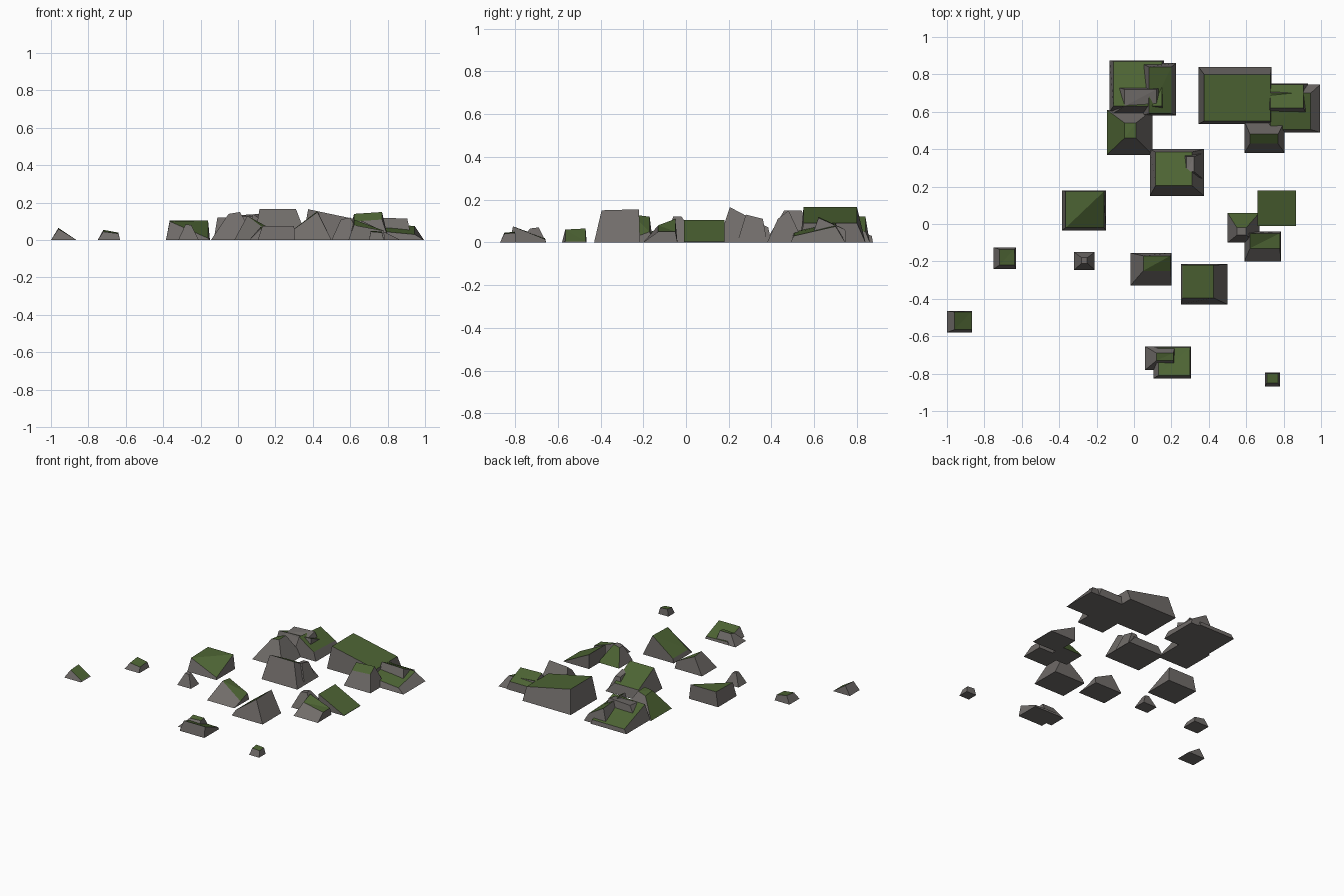
import bpy, bmesh


def material(name, rgb):
    m = bpy.data.materials.new(name)
    m.diffuse_color = (*rgb, 1)
    return m


STONE = material("grey stone", (0.165, 0.152, 0.144))
MOSS = material("green moss", (0.075, 0.128, 0.034))
SIDES = "frkl"  # front, right, back, left


def corners(x0, x1, y0, y1):
    return [(x0, y0), (x1, y0), (x1, y1), (x0, y1)]


def rock(name, base, top, z, moss="t"):
    """Faceted boulder: rectangular foot, tilted cap with four corner heights.
    Moss covers the cap (t) and any listed side."""
    bm = bmesh.new()
    lo = [bm.verts.new((x, y, 0)) for x, y in corners(*base)]
    hi = [bm.verts.new((x, y, h)) for (x, y), h in zip(corners(*top), z)]
    bm.faces.new(lo[::-1])
    for i, side in enumerate(SIDES):
        j = (i + 1) % 4
        f = bm.faces.new((lo[i], lo[j], hi[j], hi[i]))
        f.material_index = int(side in moss)
    for tri in ((0, 1, 2), (0, 2, 3)):
        f = bm.faces.new([hi[k] for k in tri])
        f.material_index = int("t" in moss)
    me = bpy.data.meshes.new(name)
    bm.to_mesh(me)
    bm.free()
    me.materials.append(STONE)
    me.materials.append(MOSS)
    bpy.context.collection.objects.link(bpy.data.objects.new(name, me))


# back left cluster
rock("back_left_slab", (-.13, .16, .60, .875), (-.11, .15, .63, .87), (.12, .13, .03, .03))
rock("back_left_wedge", (.04, .225, .58, .86), (.08, .20, .59, .84), (.14, .06, .05, .12))
rock("back_left_shard", (-.13, .16, .58, .74), (-.05, .12, .63, .72), (.12, .12, .14, .13), "")
rock("back_left_peak", (-.145, .10, .37, .61), (-.05, .01, .46, .54), (.14, .15, .15, .13), "tl")

# back right cluster
rock("back_right_slab", (.345, .735, .535, .84), (.375, .73, .55, .80), (.165, .09, .09, .165))
rock("back_right_block", (.71, .93, .58, .75), (.73, .905, .62, .745), (.12, .115, .06, .06))
rock("back_right_wedge", (.71, .995, .49, .745), (.73, .945, .505, .70), (.05, .03, .075, .09))
rock("back_right_ridge", (.59, .805, .38, .55), (.62, .77, .43, .48), (.10, .11, .15, .14))

# middle boulders
rock("middle_boulder", (.085, .375, .15, .40), (.115, .31, .205, .385), (.165, .165, .07, .07))
rock("middle_knob", (.25, .37, .24, .38), (.28, .32, .28, .36), (.12, .13, .11, .11), "")
rock("left_boulder", (-.385, -.15, -.035, .18), (-.365, -.16, -.02, .175), (.10, .01, .105, .105))

# right cluster
rock("right_ramp", (.66, .865, -.01, .18), (.66, .865, -.01, .18), (.105, .003, .003, .105))
rock("right_peak", (.50, .67, -.10, .06), (.55, .60, -.06, -.02), (.11, .12, .12, .11), "k")
rock("right_wedge", (.59, .785, -.20, -.04), (.62, .78, -.13, -.05), (.08, .05, .05, .11))

# front boulders
rock("front_boulder", (.25, .50, -.43, -.215), (.26, .425, -.395, -.22), (.03, .15, .155, .03))
rock("front_left_ridge", (-.02, .20, -.33, -.155), (.05, .195, -.25, -.17), (.13, .02, .05, .12))
rock("front_slab", (.105, .305, -.825, -.655), (.13, .30, -.81, -.66), (.075, .075, .015, .02))
rock("front_shard", (.06, .22, -.78, -.655), (.12, .21, -.73, -.69), (.06, .065, .07, .07), "t")

# scattered stones
rock("stone_grey", (-.32, -.21, -.245, -.15), (-.28, -.25, -.21, -.18), (.085, .08, .08, .085), "")
rock("stone_left", (-.75, -.63, -.24, -.125), (-.72, -.64, -.22, -.135), (.045, .035, .04, .055))
rock("stone_far_left", (-1, -.865, -.58, -.465), (-.96, -.87, -.565, -.47), (.06, .005, .005, .065))
rock("stone_front_right", (.70, .78, -.87, -.795), (.71, .77, -.85, -.80), (.045, .04, .045, .05))
